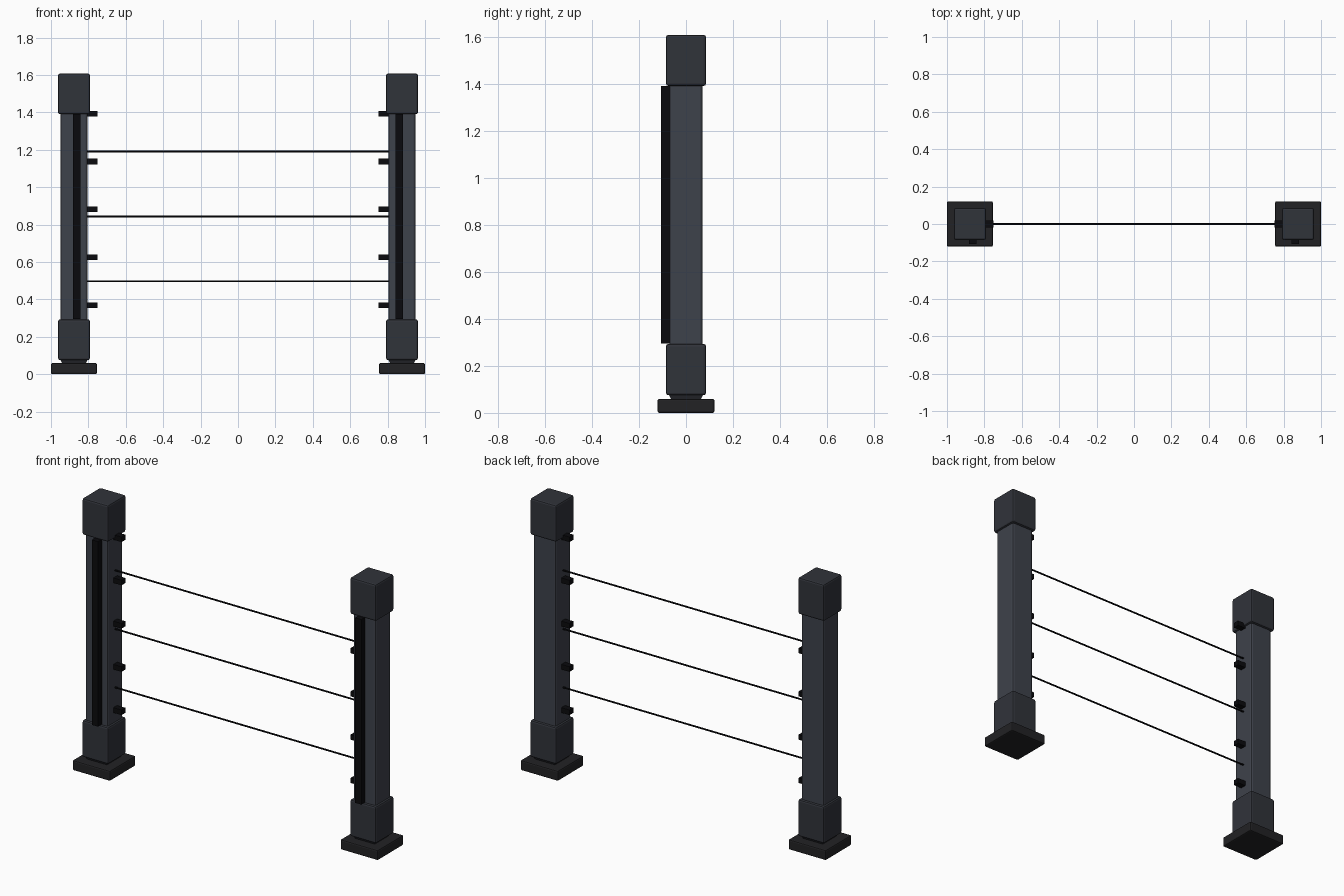
import bpy, bmesh
from mathutils import Matrix

if "Cube" in bpy.data.objects:
    bpy.data.objects.remove(bpy.data.objects["Cube"])

PX = 0.877  # post centre distance from the middle


def mat(name, r, g, b):
    m = bpy.data.materials.new(name)
    m.diffuse_color = (r, g, b, 1)
    m.use_nodes = True
    m.node_tree.nodes["Principled BSDF"].inputs["Base Color"].default_value = m.diffuse_color
    return m


DARK = mat("dark_housing", 0.030, 0.033, 0.042)
METAL = mat("post_metal", 0.048, 0.054, 0.070)
BASE = mat("base_rubber", 0.016, 0.016, 0.018)
BLACK = mat("black", 0.003, 0.003, 0.004)


def box(name, x, y, z, material, bevel=0.0, segments=2):
    """Box from (min, max) ranges, with optional rounded edges."""
    bm = bmesh.new()
    bmesh.ops.create_cube(bm, size=1)
    for v in bm.verts:
        v.co = [r[0] if c < 0 else r[1] for c, r in zip(v.co, (x, y, z))]
    if bevel:
        bmesh.ops.bevel(bm, geom=bm.edges[:], offset=bevel, segments=segments,
                        profile=0.5, affect='EDGES')
    return finish(name, bm, material)


def finish(name, bm, material):
    bmesh.ops.recalc_face_normals(bm, faces=bm.faces[:])
    me = bpy.data.meshes.new(name)
    bm.to_mesh(me)
    bm.free()
    me.materials.append(material)
    ob = bpy.data.objects.new(name, me)
    bpy.context.collection.objects.link(ob)
    return ob


def span(c, h):
    return (c - h, c + h)


for side, s in (("left", -1), ("right", 1)):
    cx = s * PX
    # foot plate, neck and lower housing
    box(side + "_base_plate", span(cx, 0.123), span(0, 0.121), (0, 0.06), BASE, 0.008)
    bm = bmesh.new()
    bmesh.ops.create_cone(bm, cap_ends=True, segments=4, radius1=0.058 * 2 ** 0.5,
                          radius2=0.078 * 2 ** 0.5, depth=0.035)
    bmesh.ops.rotate(bm, verts=bm.verts, matrix=Matrix.Rotation(0.785398, 3, 'Z'))
    bmesh.ops.translate(bm, verts=bm.verts, vec=(cx, 0, 0.0675))
    finish(side + "_neck", bm, DARK)
    box(side + "_lower_housing", span(cx, 0.085), span(0, 0.085), (0.075, 0.293), DARK, 0.010)
    # column and cap
    box(side + "_column", span(cx, 0.073), span(0, 0.071), (0.2, 1.45), METAL, 0.012)
    box(side + "_cap", span(cx, 0.085), span(0, 0.085), (1.39, 1.607), DARK, 0.010)
    # front sensor strip
    box(side + "_front_strip", span(s * 0.862, 0.020), (-0.107, -0.065), (0.295, 1.39), BLACK)
    # emitter nubs on the inner face
    for i in range(5):
        inner = sorted((s * 0.81, s * 0.75))
        box(f"{side}_emitter_{i + 1}", inner, span(0, 0.018),
            span(0.369 + 0.256 * i, 0.015), BLACK)

# horizontal wires between the posts
for i, z in enumerate((0.497, 0.843, 1.19)):
    bm = bmesh.new()
    bmesh.ops.create_cone(bm, cap_ends=True, segments=8, radius1=0.005,
                          radius2=0.005, depth=1.62)
    bmesh.ops.rotate(bm, verts=bm.verts, matrix=Matrix.Rotation(1.570796, 3, 'Y'))
    bmesh.ops.translate(bm, verts=bm.verts, vec=(0, 0, z))
    finish(f"wire_{i + 1}", bm, BLACK)
